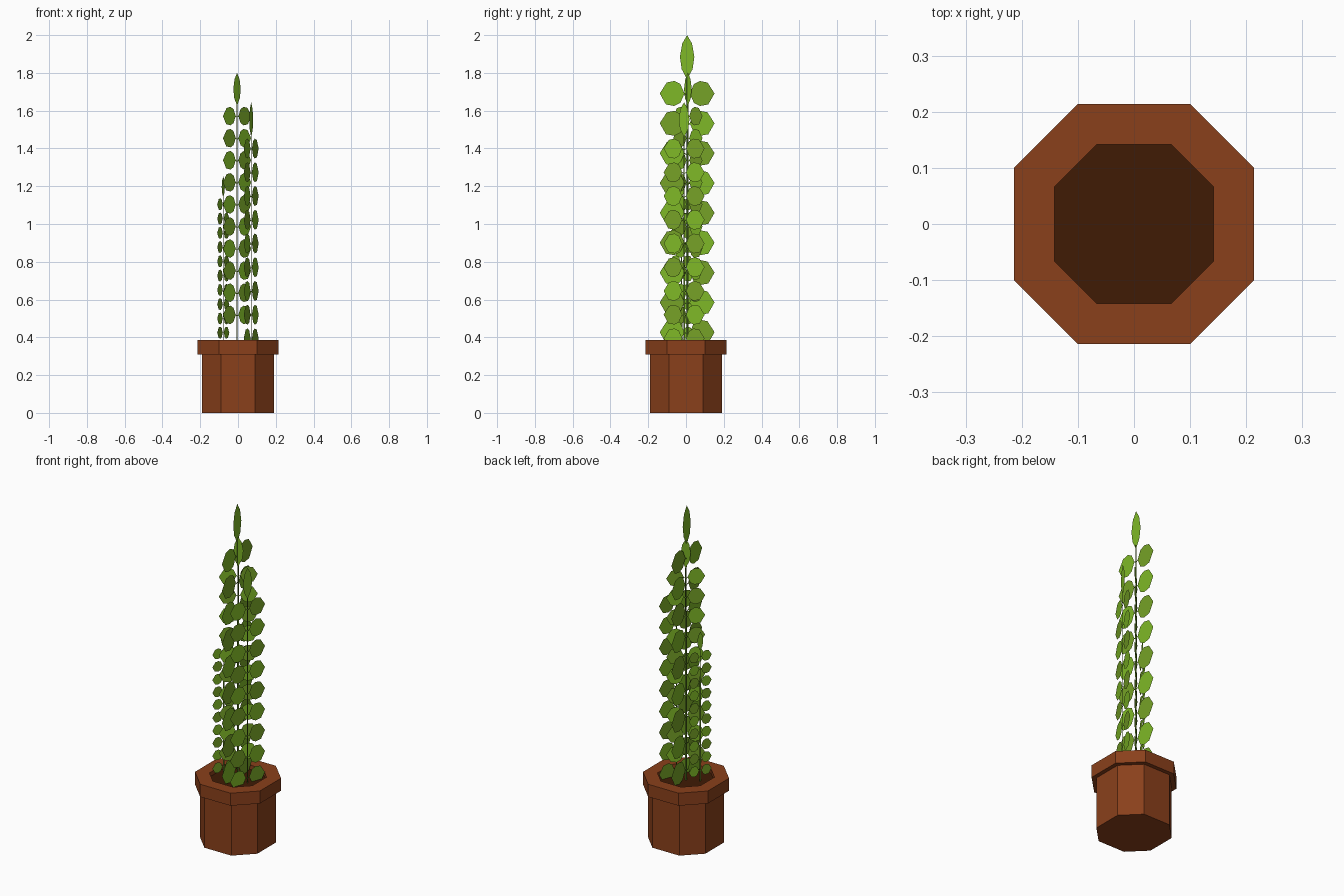
import bpy, bmesh, math
from mathutils import Vector

if "Cube" in bpy.data.objects:
    bpy.data.objects.remove(bpy.data.objects["Cube"])


def material(name, rgb):
    m = bpy.data.materials.new(name)
    m.diffuse_color = (*rgb, 1)
    m.use_nodes = True
    m.node_tree.nodes["Principled BSDF"].inputs["Base Color"].default_value = m.diffuse_color
    return m


TERRACOTTA = material("terracotta", (0.255, 0.051, 0.011))
SOIL = material("dark soil", (0.050, 0.0108, 0.0015))
LIGHT = material("light leaf green", (0.212, 0.485, 0.020))
DARK = material("deep leaf green", (0.182, 0.362, 0.020))
STEM = material("stem green", (0.115, 0.24, 0.018))


def finish(bm, name, mats):
    me = bpy.data.meshes.new(name)
    bm.to_mesh(me)
    bm.free()
    for m in mats:
        me.materials.append(m)
    ob = bpy.data.objects.new(name, me)
    bpy.context.collection.objects.link(ob)
    return ob


def octagon(bm, r, z):
    """Ring of eight points, flats on the axes, apothem r."""
    k = r * 0.467
    pts = [(r, -k), (r, k), (k, r), (-k, r), (-r, k), (-r, -k), (-k, -r), (k, -r)]
    return [bm.verts.new((x, y, z)) for x, y in pts]


# Pot: octagonal profile with a thick rim, open inside
bm = bmesh.new()
profile = [(0.19, 0), (0.19, 0.31), (0.214, 0.31), (0.214, 0.385), (0.142, 0.385), (0.142, 0.34)]
rings = [octagon(bm, r, z) for r, z in profile]
bm.faces.new(list(reversed(rings[0])))
for a, b in zip(rings, rings[1:]):
    for i in range(8):
        j = (i + 1) % 8
        bm.faces.new((a[i], a[j], b[j], b[i]))
finish(bm, "pot", [TERRACOTTA])

# Soil surface
bm = bmesh.new()
bm.faces.new(octagon(bm, 0.142, 0.36))
finish(bm, "soil", [SOIL])

# Leaf outlines (sideways, up) at full scale
SIDE_LEAF = [(0.014, 0), (0.036, 0.050), (0.068, 0.066), (0.108, 0.058),
             (0.145, 0), (0.112, -0.058), (0.068, -0.066), (0.036, -0.050)]
TOP_LEAF = [(0, 0), (0.026, -0.045), (0.038, -0.115), (0.029, -0.18), (0, -0.235),
            (-0.029, -0.18), (-0.038, -0.115), (-0.026, -0.045)]


def plant(name, cx, cy, angle, scale, top, pairs):
    """Flat upright plant: stem, paired leaves and a pointed top leaf."""
    bm = bmesh.new()
    d = Vector((math.cos(math.radians(angle)), math.sin(math.radians(angle)), 0))

    def card(pts, mat, z0, side=1, s=scale):
        vs = [bm.verts.new(Vector((cx, cy, z0 + v * s)) + d * (u * s * side)) for u, v in pts]
        bm.faces.new(vs).material_index = mat

    card(TOP_LEAF, 0, top)
    # stem
    w = 0.004
    stem_top = top - 0.23 * scale
    card([(-w, 0.34), (w, 0.34), (w * 0.7, stem_top), (-w * 0.7, stem_top)], 2, 0, s=1)
    # leaf pairs with short stalks, alternating greens
    for i in range(pairs):
        z = top - (0.309 + 0.158 * i) * scale
        for side in (-1, 1):
            card(SIDE_LEAF, (i + (side > 0)) % 2, z, side)
            card([(0.003, -0.010), (0.018, -0.003), (0.018, 0.003), (0.003, -0.004)], 2, z, side)
    finish(bm, name, [LIGHT, DARK, STEM])


plant("tall_plant", -0.009, 0.006, 90, 1.0, 2.0, 9)
plant("second_plant", -0.005, 0.01, 46, 0.74, 1.8, 10)
plant("third_plant", 0.07, -0.01, 70, 0.795, 1.645, 9)
plant("short_plant", -0.078, -0.023, 62.5, 0.478, 1.252, 10)
